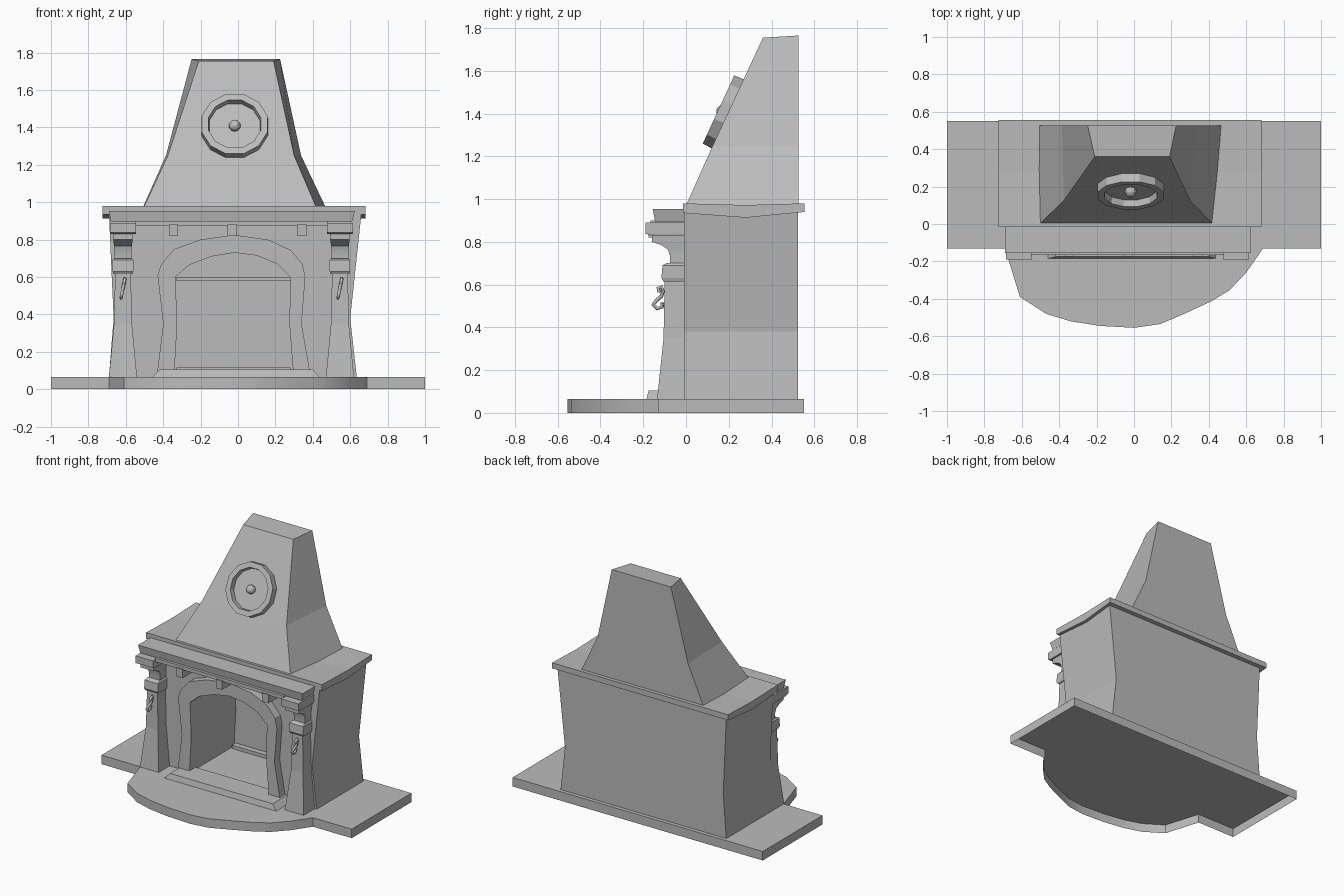
import bpy, bmesh, math
from mathutils import Vector, Matrix

cube = bpy.data.objects.get("Cube")
if cube:
    bpy.data.objects.remove(cube, do_unlink=True)

GREY = (0.5, 0.5, 0.5, 1)
stone = bpy.data.materials.new("grey stone")
stone.use_nodes = True
stone.diffuse_color = GREY
stone.node_tree.nodes["Principled BSDF"].inputs["Base Color"].default_value = GREY


def finish(name, bm, smooth=False):
    """Turn a bmesh into a named object with the stone material."""
    bmesh.ops.recalc_face_normals(bm, faces=bm.faces)
    mesh = bpy.data.meshes.new(name)
    bm.to_mesh(mesh)
    bm.free()
    mesh.materials.append(stone)
    ob = bpy.data.objects.new(name, mesh)
    bpy.context.collection.objects.link(ob)
    if smooth:
        bpy.ops.object.select_all(action='DESELECT')
        ob.select_set(True)
        bpy.context.view_layer.objects.active = ob
        bpy.ops.object.shade_smooth_by_angle(angle=math.radians(28))
    return ob


def loft(name, rings, bottom=True, smooth=False):
    """Skin a stack of equal-length point rings and cap both ends."""
    bm = bmesh.new()
    rows = [[bm.verts.new(p) for p in ring] for ring in rings]
    n = len(rows[0])
    for a, b in zip(rows, rows[1:]):
        for i in range(n):
            j = (i + 1) % n
            bm.faces.new((a[i], a[j], b[j], b[i]))
    bm.faces.new(rows[-1])
    if bottom:
        bm.faces.new(rows[0])
    return finish(name, bm, smooth)


def prism(name, outline, axis, lo, hi, **kw):
    """Extrude a 2D outline along an axis (0 x, 1 y, 2 z)."""
    def place(p, d):
        q = list(p)
        q.insert(axis, d)
        return q
    return loft(name, [[place(p, d) for p in outline] for d in (lo, hi)], **kw)


def box(name, x, y, z):
    return prism(name, [(x[0], y[0]), (x[1], y[0]), (x[1], y[1]), (x[0], y[1])], 2, *z)


def rect(x0, x1, y0, y1, z):
    return [(x0, y0, z), (x1, y0, z), (x1, y1, z), (x0, y1, z)]


# Floor slab with rounded front apron, open underneath
apron = [(-.69, -.13), (-.61, -.39), (-.47, -.48), (-.34, -.52), (-.18, -.545),
         (0, -.555), (.14, -.535), (.28, -.475), (.41, -.415), (.51, -.355),
         (.6, -.26), (.69, -.13)]
prism("floor_slab", [(-1, .552), (-1, -.13)] + apron + [(1, -.13), (1, .552)],
      2, 0, .065, bottom=False, smooth=True)

# Waisted body with an arched firebox cut into it
body = prism("body", [(-.69, .065), (.635, .065), (.6, .38), (.66, .94),
                      (-.69, .94), (-.665, .38)], 1, -.01, .525)
arch_in = [(-.34, .09), (-.325, .35), (-.335, .6), (-.26, .665), (-.14, .71), (-.02, .73),
           (.1, .715), (.21, .67), (.28, .6), (.275, .35), (.295, .09)]
cutter = prism("firebox_cutter", arch_in, 1, -.1, .44)
cutter.hide_render = True
cut = body.modifiers.new("firebox", 'BOOLEAN')
cut.object = cutter
cut.solver = 'EXACT'
bpy.context.view_layer.objects.active = body
bpy.ops.object.modifier_apply(modifier=cut.name)
bpy.data.objects.remove(cutter, do_unlink=True)

# Curb and ledge inside the firebox
box("firebox_curb", (-.33, .28), (.4, .445), (.085, .115))
box("firebox_ledge", (-.33, .28), (.42, .445), (.58, .6))

# Raised arch surround
arch_out = [(-.435, .065), (-.4, .35), (-.43, .61), (-.41, .67), (-.34, .75), (-.2, .8),
            (-.02, .825), (.16, .8), (.28, .745), (.345, .67), (.36, .6),
            (.34, .35), (.39, .065)]
prism("arch_surround", arch_out + arch_in[::-1], 1, -.07, 0)

# Hearth step
loft("hearth_step", [rect(-.46, .435, -.185, 0, .065), rect(-.42, .4, -.175, 0, .105)])

# Pillars with capital, scrolled corbel and top block
SHAFT = [(.065, .075, -.135), (.35, .048, -.105), (.62, .042, -.1)]
CAPITAL = [(.615, .05, -.105), (.63, .055, -.115), (.69, .055, -.11), (.7, .047, -.09)]
CORBEL = [(.69, .045, -.075), (.735, .045, -.075), (.765, .047, -.085),
          (.785, .05, -.115), (.8, .052, -.16), (.84, .055, -.16)]
BLOCK = [(.83, .068, -.16), (.838, .07, -.19), (.89, .07, -.19)]
for side, cx in (("right", -.615), ("left", .545)):
    for part, steps in (("shaft", SHAFT), ("capital", CAPITAL),
                        ("corbel", CORBEL), ("block", BLOCK)):
        loft(f"{side}_pillar_{part}",
             [rect(cx - w, cx + w, y, 0, z) for z, w, y in steps],
             smooth=part == "corbel")
    # Curled hook hanging on the pillar
    curve = bpy.data.curves.new(f"{side}_hook", 'CURVE')
    curve.dimensions = '3D'
    curve.bevel_depth = .009
    curve.bevel_resolution = 1
    curve.use_fill_caps = True
    curve.materials.append(stone)
    path = [(-.125, .565), (-.13, .585), (-.115, .59), (-.108, .57), (-.115, .545),
            (-.14, .525), (-.153, .505), (-.135, .488), (-.112, .495), (-.11, .515)]
    spline = curve.splines.new('POLY')
    spline.points.add(len(path) - 1)
    for point, (y, z) in zip(spline.points, path):
        point.co = (cx + (z - .54) * .2, y, z, 1)
    hook = bpy.data.objects.new(f"{side}_hook", curve)
    bpy.context.collection.objects.link(hook)

# Mantel shelf, beam and small brackets
loft("mantel_shelf", [rect(-.68, .61, -.145, 0, .895), rect(-.69, .625, -.155, 0, .953)])
box("mantel_beam", (-.55, .48), (-.165, 0), (.875, .9))
for i, x in enumerate((-.345, -.03, .34)):
    box(f"mantel_bracket_{i + 1}", (x - .025, x + .025), (-.175, 0), (.82, .882))

# Top slab with a sagging underside
prism("top_slab", [(-.015, .935), (.28, .913), (.555, .94), (.555, .98),
                   (.28, .972), (-.015, .98)], 0, -.725, .682)

# Tapered chimney hood with a sloping front
loft("chimney_hood", [
    [(-.505, 0, .97), (.42, 0, .97), (.47, .527, .97), (-.51, .527, .97)],
    [(-.375, .125, 1.25), (.3, .125, 1.25), (.337, .527, 1.25), (-.385, .527, 1.25)],
    [(-.21, .36, 1.755), (.19, .36, 1.755), (.225, .527, 1.765), (-.248, .527, 1.765)],
])

# Round medallion on the hood: raised rim, recessed disc and centre knob
slope = Vector((0, .36, .78)).normalized()
normal = Vector((0, -slope.z, slope.y))
centre = Vector((-.018, .193, 1.4))
frame = Matrix((Vector((1, 0, 0)), slope, normal)).transposed().to_4x4()
frame.translation = centre


def circle(radius, height, sides=12):
    return [frame @ Vector((radius * math.cos(a), radius * math.sin(a), height))
            for a in (math.tau * (i + .5) / sides for i in range(sides))]


loft("medallion", [circle(.185, -.02), circle(.182, .045), circle(.145, .045),
                   circle(.14, .008)])
bm = bmesh.new()
bmesh.ops.create_uvsphere(bm, u_segments=10, v_segments=6, radius=.032,
                          matrix=frame @ Matrix.Translation((0, 0, .022)))
finish("medallion_knob", bm, smooth=True)
